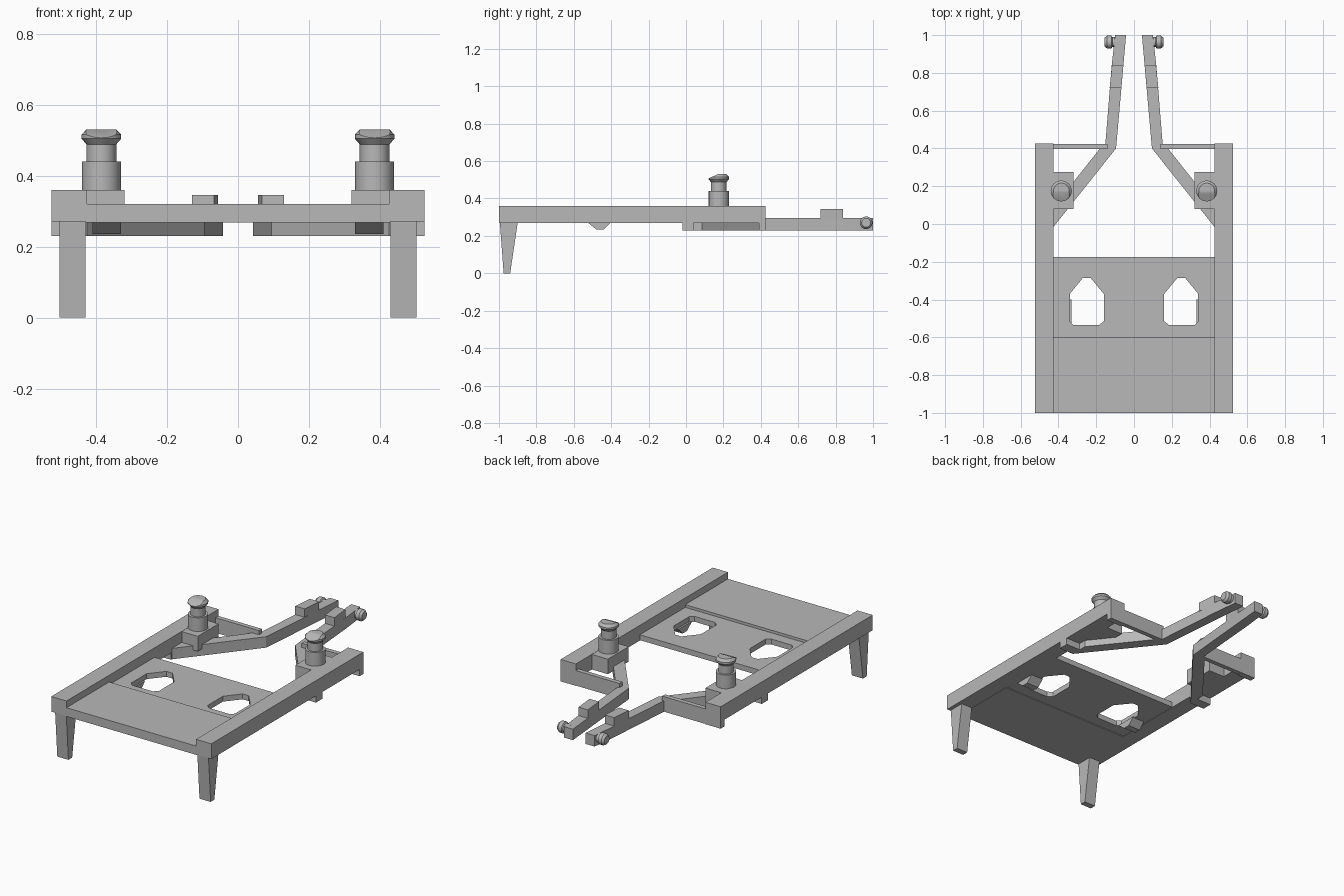
import bpy, bmesh, math
from mathutils import Vector, Matrix

cube = bpy.data.objects.get("Cube")
if cube:
    bpy.data.objects.remove(cube, do_unlink=True)

GREY = (0.48, 0.48, 0.48, 1)
grey = bpy.data.materials.new("plain_grey")
grey.use_nodes = True
grey.diffuse_color = GREY
grey.node_tree.nodes["Principled BSDF"].inputs["Base Color"].default_value = GREY


def finish(name, bm, mirror=True):
    bmesh.ops.recalc_face_normals(bm, faces=bm.faces)
    mesh = bpy.data.meshes.new(name)
    bm.to_mesh(mesh)
    bm.free()
    mesh.materials.append(grey)
    ob = bpy.data.objects.new(name, mesh)
    bpy.context.collection.objects.link(ob)
    if mirror:
        ob.modifiers.new("mirror_x", 'MIRROR').use_mirror_merge = False
    return ob


def prism(name, outline, lo, hi, axis='Z', mirror=True):
    """Extrude an outline: (x, y) along Z, or (y, z) along X."""
    place = (lambda a, b: (a, b, lo)) if axis == 'Z' else (lambda a, b: (lo, a, b))
    push = Vector((0, 0, hi - lo)) if axis == 'Z' else Vector((hi - lo, 0, 0))
    bm = bmesh.new()
    face = bm.faces.new([bm.verts.new(place(a, b)) for a, b in outline])
    ext = bmesh.ops.extrude_face_region(bm, geom=[face])["geom"]
    bmesh.ops.translate(bm, vec=push, verts=[v for v in ext if isinstance(v, bmesh.types.BMVert)])
    return finish(name, bm, mirror)


def box(name, x0, x1, y0, y1, z0, z1, mirror=True):
    return prism(name, [(x0, y0), (x1, y0), (x1, y1), (x0, y1)], z0, z1, 'Z', mirror)


def lathe(name, profile, matrix, cut=None, steps=16):
    """Spin (radius, height) points about Z, then place; cut is an optional plane."""
    bm = bmesh.new()
    pts = [bm.verts.new((r, 0, h)) for r, h in profile]
    edges = [bm.edges.new(pair) for pair in zip(pts, pts[1:])]
    bmesh.ops.spin(bm, geom=pts + edges, cent=(0, 0, 0), axis=(0, 0, 1),
                   angle=math.tau, steps=steps, use_duplicate=False)
    bmesh.ops.remove_doubles(bm, verts=bm.verts, dist=0.0005)
    if cut:
        geom = list(bm.verts) + list(bm.edges) + list(bm.faces)
        bmesh.ops.bisect_plane(bm, geom=geom, plane_co=cut[0], plane_no=cut[1], clear_outer=True)
        bmesh.ops.holes_fill(bm, edges=[e for e in bm.edges if e.is_boundary], sides=0)
    bmesh.ops.transform(bm, matrix=matrix, verts=bm.verts)
    ob = finish(name, bm)
    bpy.ops.object.select_all(action='DESELECT')
    ob.select_set(True)
    bpy.context.view_layer.objects.active = ob
    bpy.ops.object.shade_smooth_by_angle(angle=math.radians(30))
    return ob


# Side rails, with a raised notch underneath near the back
prism("side_rail", [(-1, 0.27), (-0.02, 0.27), (-0.02, 0.23), (0.04, 0.23), (0.04, 0.27),
                    (0.39, 0.27), (0.39, 0.23), (0.425, 0.23), (0.425, 0.36), (-1, 0.36)],
      0.425, 0.525, 'X')

# Deck: thicker front slab and thinner rear slab with two windows
box("front_deck", -0.43, 0.43, -1, -0.6, 0.268, 0.32, mirror=False)
rear = box("rear_deck", -0.43, 0.43, -0.6, -0.175, 0.272, 0.304, mirror=False)
window = prism("window_cutter", [(0.185, -0.535), (0.32, -0.535), (0.34, -0.515), (0.34, -0.37),
                                 (0.27, -0.285), (0.23, -0.285), (0.16, -0.37), (0.16, -0.515)],
               0.2, 0.4)
window.hide_render = True
window.hide_viewport = True
window.display_type = 'WIRE'
cut = rear.modifiers.new("windows", 'BOOLEAN')
cut.operation = 'DIFFERENCE'
cut.solver = 'EXACT'
cut.object = window

# Front legs and small feet below the deck
prism("front_leg", [(-0.995, 0.27), (-0.975, 0), (-0.94, 0), (-0.90, 0.27)], 0.43, 0.503, 'X')
prism("deck_foot", [(-0.53, 0.275), (-0.48, 0.235), (-0.44, 0.235), (-0.40, 0.275)],
      0.33, 0.41, 'X')

# Diagonal brace running into the long rear arm
prism("brace_and_arm", [(0.43, -0.02), (0.095, 0.4), (0.042, 1), (0.1, 1), (0.118, 0.84),
                        (0.152, 0.42), (0.18, 0.4), (0.43, 0.085)], 0.23, 0.295)
prism("arm_block", [(0.067, 0.72), (0.056, 0.84), (0.117, 0.84), (0.129, 0.72)], 0.29, 0.345)
box("rear_bar", 0.14, 0.43, 0.397, 0.424, 0.231, 0.32)

# Mounting pads and headed posts
box("post_pad", 0.32, 0.43, 0.08, 0.275, 0.27, 0.359)
lathe("post", [(0, 0.35), (0.055, 0.35), (0.055, 0.44), (0.042, 0.44), (0.042, 0.49), (0, 0.49)],
      Matrix.Translation((0.385, 0.175, 0)))
lathe("post_head", [(0, 0.488), (0.042, 0.488), (0.056, 0.504), (0.056, 0.515), (0.042, 0.53), (0, 0.53)],
      Matrix.Translation((0.385, 0.175, 0)), cut=((0, -0.005, 0.53), (0, -0.42, 0.9)))

# Side pegs at the arm tips
lathe("arm_peg", [(0, 0.08), (0.026, 0.08), (0.026, 0.115), (0.034, 0.12),
                  (0.034, 0.142), (0.024, 0.155), (0, 0.155)],
      Matrix.Translation((0, 0.963, 0.27)) @ Matrix.Rotation(math.pi / 2, 4, 'Y'))
